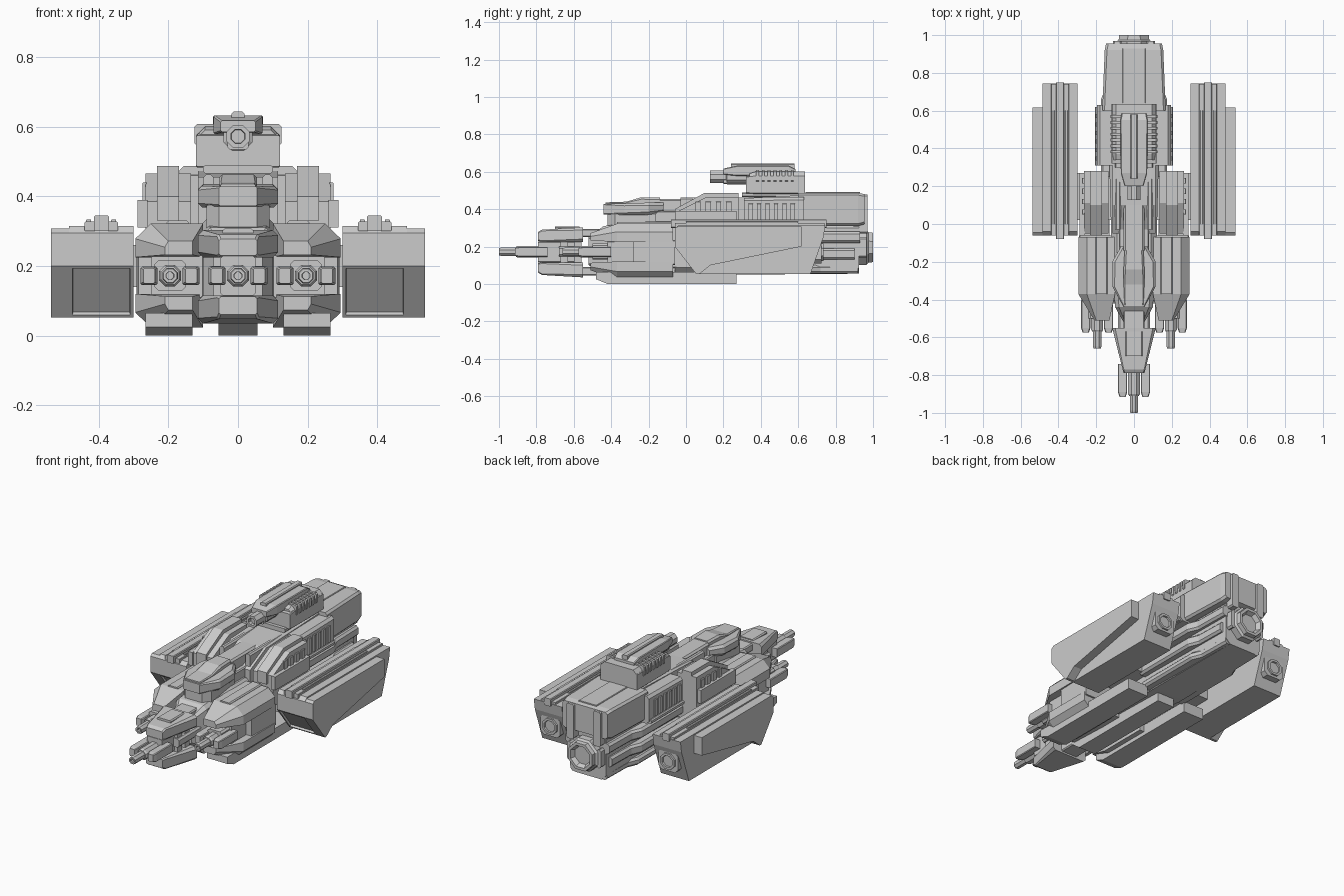
import bpy, bmesh, math
from mathutils import Vector

def finish(name, bm, mirror):
    bmesh.ops.recalc_face_normals(bm, faces=bm.faces)
    me = bpy.data.meshes.new(name)
    bm.to_mesh(me)
    bm.free()
    ob = bpy.data.objects.new(name, me)
    bpy.context.collection.objects.link(ob)
    if mirror:
        ob.modifiers.new("Mirror", 'MIRROR')
    return ob

def skin(name, rings, mirror):
    """Join equal-length rings of points into a closed solid."""
    bm = bmesh.new()
    vs = [[bm.verts.new(p) for p in r] for r in rings]
    n = len(vs[0])
    for a, b in zip(vs, vs[1:]):
        for i in range(n):
            bm.faces.new((a[i], a[(i + 1) % n], b[(i + 1) % n], b[i]))
    bm.faces.new(vs[0][::-1])
    bm.faces.new(vs[-1])
    return finish(name, bm, mirror)

def loft(name, *secs):
    """Sections (y, x0, x1, z0, z1, chamfer) along y; parts off-centre are mirrored."""
    rings = []
    for y, x0, x1, z0, z1, c in secs:
        c = max(c, 0.002)
        rings.append([(x, y, z) for x, z in (
            (x0 + c, z0), (x1 - c, z0), (x1, z0 + c), (x1, z1 - c),
            (x1 - c, z1), (x0 + c, z1), (x0, z1 - c), (x0, z0 + c))])
    return skin(name, rings, secs[0][1] >= 0)

def bar(name, x0, x1, y0, y1, z0, z1, c=0.0):
    return loft(name, (y0, x0, x1, z0, z1, c), (y1, x0, x1, z0, z1, c))

def profile(name, yz, x0, x1):
    """Side outline extruded across x."""
    return skin(name, [[(x, y, z) for y, z in yz] for x in (x0, x1)], x0 >= 0)

def tube(name, x, z, steps):
    """Octagonal turned part along y from (y, radius) steps."""
    rings = [[(x + r * math.cos((k + .5) * math.pi / 4), y,
               z + r * math.sin((k + .5) * math.pi / 4)) for k in range(8)]
             for y, r in steps]
    return skin(name, rings, x > 0)

def recess(ob, direction, rim, depth):
    """Inset the face that points most nearly along a direction."""
    bm = bmesh.new()
    bm.from_mesh(ob.data)
    d = Vector(direction).normalized()
    f = max(bm.faces, key=lambda f: f.normal.dot(d))
    bmesh.ops.inset_region(bm, faces=[f], thickness=rim)
    bmesh.ops.inset_region(bm, faces=[f], thickness=0.002, depth=-depth)
    bm.to_mesh(ob.data)
    bm.free()

# side pods
core = profile("pod_core", [(-.06, .2), (-.06, .295), (-.04, .315), (.745, .315),
               (.735, .25), (.665, .052), (.055, .052)], .30, .485)
recess(core, (0, -.8, -.6), .014, .012)
profile("pod_outer_armour", [(-.06, .2), (-.06, .295), (-.045, .307), (.617, .307),
        (.617, .2), (.13, .1), (.07, .052), (.055, .052)], .48, .537)
bar("pod_top_step", .345, .44, -.06, .74, .30, .327)
bar("pod_top_rail", .37, .414, -.08, .75, .3, .345, .004)
for x in (.35, .422):
    bar("pod_slat", x, x + .014, 0, .6, .32, .334)
bar("pod_rear_frame", .325, .455, .66, .725, .11, .23, .02)
tube("pod_thruster", .39, .17, [(.66, .055), (.735, .05), (.735, .036), (.70, .03), (.70, .016), (.72, .012)])
bar("pod_strut", .1, .32, .02, .27, .14, .26, .02)

# rear hull
loft("rear_hull", (-.08, -.12, .12, .06, .33, .03), (.3, -.13, .13, .05, .33, .03), (.925, -.12, .12, .055, .33, .03))
for z0, z1, w, y1 in ((.055, .1, .13, .92), (.13, .19, .15, .9), (.22, .28, .155, .93)):
    loft("hull_tier", (.25, -w - .02, w + .02, z0, z1, .012), (.66, -w - .02, w + .02, z0, z1, .012),
         (.72, -w + .005, w - .005, z0, z1, .012), (y1, -w + .01, w - .01, z0, z1, .012))
loft("mid_block", (.31, -.195, .195, .30, .46, .015), (.63, -.195, .195, .30, .465, .015))
loft("stern_block", (.60, -.168, .168, .31, .487, .012), (.92, -.155, .155, .31, .487, .012),
     (.955, -.148, .148, .32, .48, .012))
bar("stern_post", .065, .112, .62, .97, .27, .478, .008)
bar("stern_top_panel", -.06, .06, .64, .93, .48, .492, .003)
tube("main_engine", 0, .195, [(.9, .1), (.965, .1), (.975, .088), (1, .085), (1, .068), (.975, .055)])
bar("engine_clamp", .085, .112, .9, .965, .14, .25, .01)
for i in range(6):
    y = .335 + i * .045
    bar("side_vent_rib", .19, .204, y, y + .022, .33, .43)
bar("vent_sill", .18, .207, .31, .62, .30, .325, .006)

# deck and shoulders
profile("deck", [(-.05, .3), (-.05, .38), (.1, .455), (.65, .475), (.65, .3)], -.115, .115)
bar("deck_beam", -.055, .055, -.14, .15, .36, .455, .01)
bar("deck_cable", .07, .1, -.03, .3, .36, .462, .008)
profile("shoulder", [(-.05, .2), (-.05, .385), (.11, .465), (.28, .465), (.28, .2)], .135, .265)
profile("shoulder_ridge", [(-.06, .33), (-.06, .4), (.1, .487), (.28, .487), (.28, .4)], .17, .232)
profile("shoulder_plate", [(-.06, .31), (-.06, .39), (.27, .39), (.27, .31)], .26, .288)
for i in range(4):
    y = .05 + i * .055
    bar("shoulder_rib", .262, .274, y, y + .028, .38, .44)

# dorsal turret
bar("turret_ring", -.1, .1, .3, .62, .465, .49, .006)
loft("turret_body", (.32, -.12, .12, .485, .575, .004), (.36, -.12, .12, .482, .58, .004),
     (.635, -.12, .12, .482, .58, .004))
loft("turret_shoulders", (.34, -.12, .12, .535, .59, .025), (.37, -.12, .12, .535, .6, .025),
     (.635, -.12, .12, .535, .6, .025))
loft("turret_hood", (.2, -.05, .05, .585, .617, .004), (.27, -.07, .07, .578, .632, .004),
     (.55, -.072, .072, .578, .632, .004), (.585, -.065, .065, .58, .615, .004))
bar("turret_spine", -.018, .018, .24, .58, .61, .643, .005)
tube("turret_gun", 0, .572, [(.36, .045), (.22, .045), (.215, .036), (.128, .036), (.128, .022), (.15, .02)])
bar("turret_gun_cradle", -.03, .03, .2, .4, .535, .57, .006)
for i in range(7):
    y = .375 + i * .031
    bar("turret_fin", .06, .125, y, y + .015, .545, .608, .008)

# front hull
loft("front_hull", (-.52, -.055, .055, .1, .25, .01), (-.44, -.1, .1, .05, .31, .02),
     (-.2, -.115, .115, .04, .335, .025), (-.06, -.115, .115, .04, .335, .025))
loft("flank_middle", (-.28, .09, .285, .1, .235, .006), (-.06, .09, .292, .1, .235, .006))
loft("flank_gun_bed", (-.42, .1, .25, .11, .23, .006), (-.25, .1, .25, .11, .23, .006))
for name, flip in (("flank_upper", False), ("flank_lower", True)):
    # flat inner edge, sloped outer edge
    rings = []
    for y, x0, x1, x2, za, zb in ((-.51, .13, .2, .21, .232, .272), (-.37, .1, .25, .295, .225, .322),
                                  (-.07, .1, .25, .295, .225, .322)):
        zs = [za, za, za + (zb - za) * .55, zb, zb]
        rings.append([(x, y, .345 - z if flip else z) for x, z in zip((x0, x2, x2, x1, x0), zs)])
    skin(name, rings, True)
bar("flank_top_plate", .14, .205, -.37, -.07, .3, .33, .006)
profile("belly_skid", [(-.48, .065), (-.48, .025), (-.42, 0), (.27, 0), (.27, .065)], .13, .265)
profile("keel", [(-.46, .06), (-.46, .045), (-.4, 0), (.27, 0), (.27, .06)], -.056, .056)
bar("spine_block", .03, .08, -.24, -.02, .32, .39, .006)

# bridge
loft("bridge_neck", (-.42, -.055, .055, .3, .38, .004), (-.38, -.09, .09, .3, .38, .006), (-.16, -.09, .09, .3, .38, .006))
loft("bridge_head", (-.44, -.055, .055, .372, .428, .004), (-.33, -.115, .115, .368, .43, .012),
     (-.2, -.115, .115, .37, .435, .015), (-.12, -.07, .07, .38, .435, .015))
loft("bridge_roof", (-.43, -.05, .05, .4, .436, .004), (-.32, -.055, .055, .4, .44, .006),
     (-.24, -.055, .055, .41, .463, .01), (-.14, -.05, .05, .41, .462, .01))

# nose jaws
loft("nose_upper_jaw", (-.79, -.055, .055, .23, .278, .006), (-.77, -.06, .06, .225, .29, .006), (-.55, -.115, .115, .225, .303, .015))
loft("nose_lower_jaw", (-.79, -.055, .055, .06, .112, .006), (-.77, -.06, .06, .048, .115, .006), (-.55, -.115, .115, .035, .115, .015))
bar("nose_jaw_panel", -.045, .045, -.7, -.57, .28, .307, .006)
bar("nose_core", -.085, .085, -.68, -.4, .148, .2, .01)
for y in (-.67, -.6):
    bar("nose_post", -.07, .07, y, y + .04, .1, .24)
bar("nose_top_link", -.055, .055, -.56, -.4, .25, .295, .006)
bar("nose_bottom_link", -.055, .055, -.56, -.4, .045, .09, .006)

# guns: one in the nose and one in each flank
for tag, x, y in (("nose", 0, -1), ("flank", .195, -.66)):
    tube(tag + "_gun_barrel", x, .172, [(y + .35, .024), (y + .012, .024), (y, .021), (y, .012), (y + .03, .011)])
    tube(tag + "_gun_sleeve", x, .172, [(y + .4, .034), (y + .1, .034), (y + .09, .028)])
    for side in ((1,) if x == 0 else (1, -1)):
        a, b = sorted((x + side * .036, x + side * .085))
        loft(tag + "_gun_cheek", (y + .085, a + .008, b - .008, .15, .194, .004),
             (y + .11, a, b, .145, .198, .004), (y + .26, a, b, .145, .198, .004))
    if x:
        bar("flank_gun_clip", .15, .24, -.5, -.42, .13, .215, .01)
    else:
        bar("nose_gun_block", -.05, .05, -.79, -.6, .115, .228, .006)
